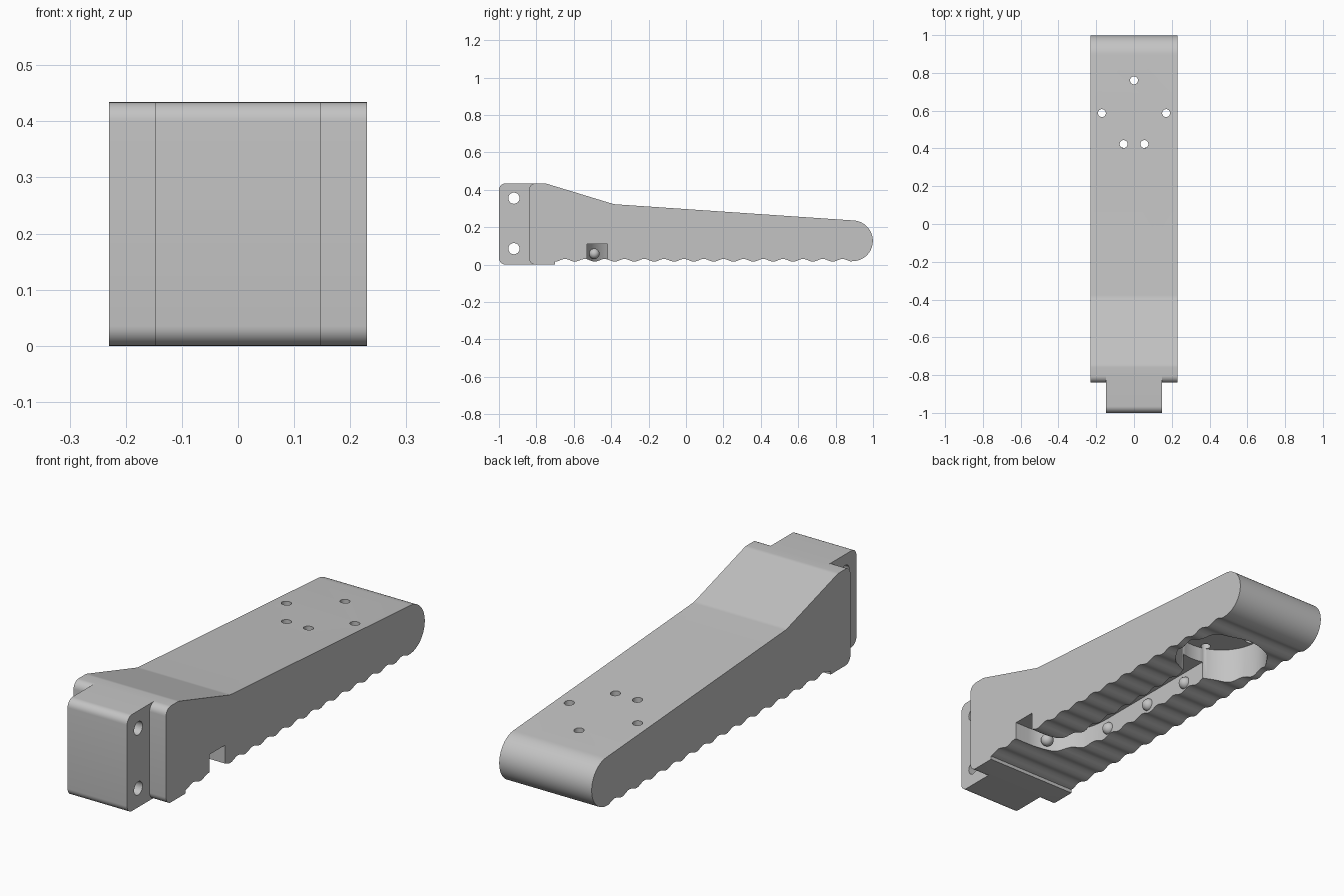
import bpy, bmesh, math
from mathutils import Vector, Matrix

cube = bpy.data.objects.get("Cube")
if cube:
    bpy.data.objects.remove(cube)

grey = bpy.data.materials.new("plain_grey")
grey.use_nodes = True
colour = (0.55, 0.55, 0.55, 1)
grey.diffuse_color = colour
grey.node_tree.nodes["Principled BSDF"].inputs["Base Color"].default_value = colour


def finish(name, bm):
    bmesh.ops.recalc_face_normals(bm, faces=bm.faces)
    mesh = bpy.data.meshes.new(name)
    bm.to_mesh(mesh)
    bm.free()
    mesh.materials.append(grey)
    obj = bpy.data.objects.new(name, mesh)
    bpy.context.collection.objects.link(obj)
    return obj


def prism(name, outline, start, vector):
    """Extrude a closed outline of points along a vector."""
    bm = bmesh.new()
    face = bm.faces.new([bm.verts.new(Vector(p) + Vector(start)) for p in outline])
    new = bmesh.ops.extrude_face_region(bm, geom=[face])["geom"]
    bmesh.ops.translate(bm, vec=vector,
                        verts=[v for v in new if isinstance(v, bmesh.types.BMVert)])
    return finish(name, bm)


def cylinder(name, centre, radius, depth, axis="Z", segments=24):
    bm = bmesh.new()
    turn = Matrix.Rotation(math.pi / 2, 4, "Y") if axis == "X" else Matrix()
    bmesh.ops.create_cone(bm, cap_ends=True, segments=segments, radius1=radius,
                          radius2=radius, depth=depth,
                          matrix=Matrix.Translation(centre) @ turn)
    return finish(name, bm)


def combine(target, other, operation="DIFFERENCE"):
    mod = target.modifiers.new("combine", "BOOLEAN")
    mod.operation, mod.solver, mod.object = operation, "EXACT", other
    bpy.context.view_layer.objects.active = target
    bpy.ops.object.modifier_apply(modifier=mod.name)
    bpy.data.objects.remove(other)


def arc(y, z, radius, start, end, steps=8):
    """Arc points in the side plane, angles in degrees."""
    angles = [math.radians(start + (end - start) * i / steps) for i in range(steps + 1)]
    return [(0, y + radius * math.cos(a), z + radius * math.sin(a)) for a in angles]


# Main body: side profile with rounded tail and rippled underside
HALF, TOP = 0.23, 0.434
FRONT, STEP, TAIL = -0.84, -0.70, 0.89
profile = arc(FRONT + 0.035, TOP - 0.035, 0.035, 180, 90)
profile += arc(-0.76, TOP - 0.06, 0.06, 90, 73, 4)
profile += arc(-0.37, 0.405, 0.083, 253, 266, 4)
profile += arc(TAIL, 0.127, 0.109, 86, -90, 32)
RIPPLES, SAMPLES = 15, 10
for i in range(1, RIPPLES * SAMPLES + 1):
    t = i / (RIPPLES * SAMPLES)
    z = 0.023 - 0.007 * math.cos(t * RIPPLES * math.tau)
    profile.append((0, TAIL + (STEP - TAIL) * t, z))
profile.append((0, STEP, 0))
profile += arc(FRONT + 0.035, 0.035, 0.035, 270, 180)
body = prism("pedal_body", profile, (-HALF, 0, 0), (2 * HALF, 0, 0))

# Narrow mounting block at the front
block = arc(-0.965, TOP - 0.035, 0.035, 180, 90) + [(0, -0.78, TOP), (0, -0.78, 0)]
block += arc(-0.965, 0.035, 0.035, 270, 180)
combine(body, prism("mounting_block", block, (-0.148, 0, 0), (0.296, 0, 0)), "UNION")

# Cross holes in the mounting block
for z in (0.085, 0.355):
    combine(body, cylinder("cross_hole", (0, -0.92, z), 0.03, 0.6, "X"))

# Round pocket under the tail
combine(body, cylinder("pocket", (0, 0.595, 0.04), 0.2, 0.28, segments=64))

# Cable channel curving from the side to the pocket
bend = [Vector((0.30, -0.475))]
for i in range(17):
    a = math.radians(270 - 90 * i / 16)
    bend.append(Vector((0.16 + 0.16 * math.cos(a), -0.255 + 0.22 * math.sin(a))))
bend.append(Vector((0, 0.5)))
sides = ([], [])
for i, p in enumerate(bend):
    d = (bend[min(i + 1, len(bend) - 1)] - bend[max(i - 1, 0)]).normalized()
    for side, sign in zip(sides, (1, -1)):
        q = p + Vector((-d.y, d.x)) * 0.055 * sign
        side.append((q.x, q.y, 0))
combine(body, prism("cable_channel", sides[0] + sides[1][::-1],
                    (0, 0, -0.1), (0, 0, 0.21)))

# Five small holes through the pocket ceiling
for x, y in ((0, 0.76), (0.17, 0.587), (-0.17, 0.587), (0.055, 0.423), (-0.055, 0.423)):
    combine(body, cylinder("top_hole", (x, y, 0.25), 0.021, 0.3))

# Cable grip bumps along the channel wall
for x, y in ((0.085, -0.49), (-0.057, -0.24), (-0.057, 0.03), (-0.057, 0.28)):
    bm = bmesh.new()
    bmesh.ops.create_uvsphere(bm, u_segments=20, v_segments=12, radius=0.028,
                              matrix=Matrix.Translation((x, y, 0.058)))
    combine(body, finish("grip_bump", bm), "UNION")

# Smooth curved walls, keep hard edges
bpy.ops.object.select_all(action="DESELECT")
body.select_set(True)
bpy.context.view_layer.objects.active = body
bpy.ops.object.shade_smooth_by_angle(angle=math.radians(30))
